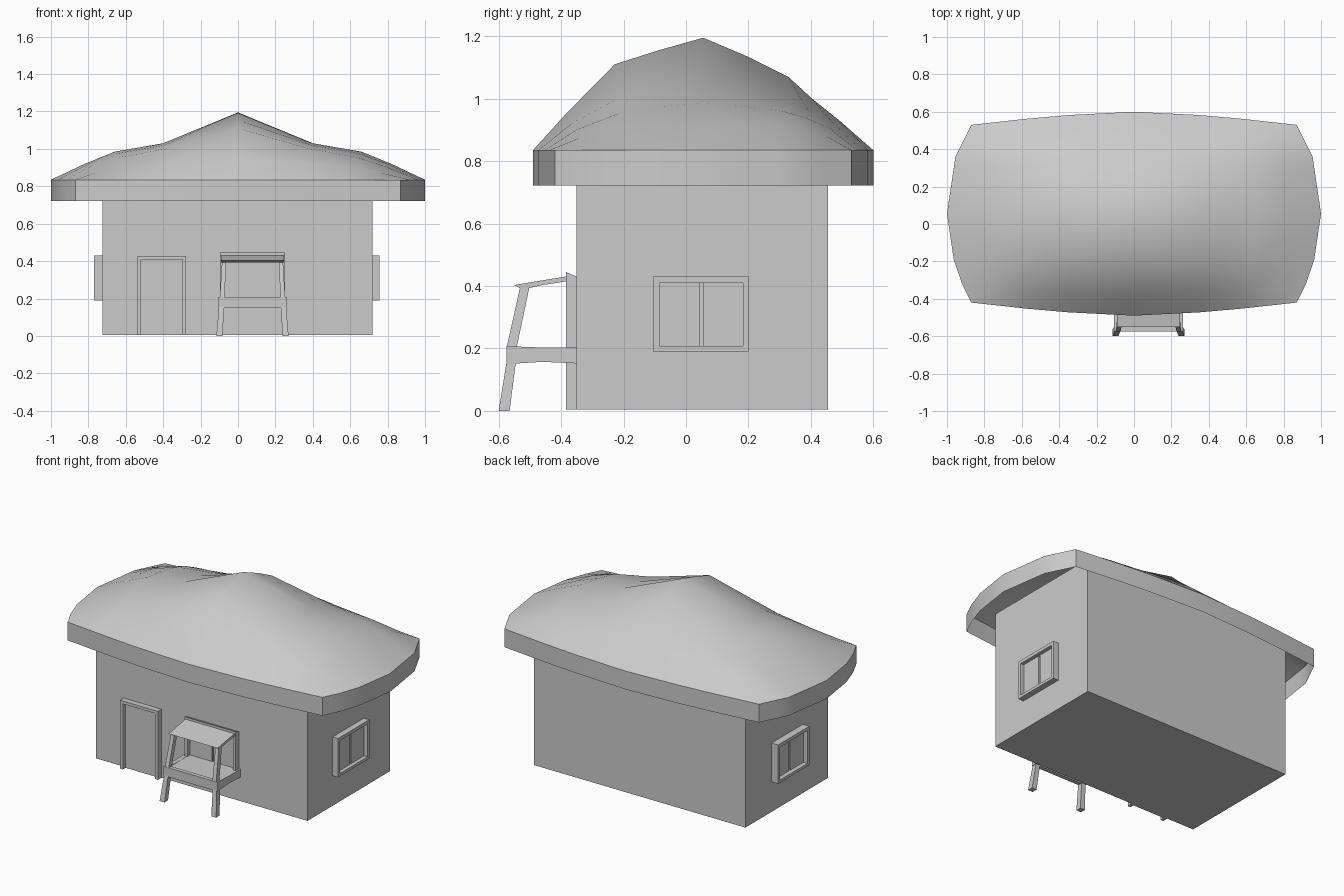
import bpy, bmesh
from mathutils import Vector

if "Cube" in bpy.data.objects:
    bpy.data.objects.remove(bpy.data.objects["Cube"])


def make(name, verts, faces):
    me = bpy.data.meshes.new(name)
    me.from_pydata(verts, [], faces)
    bm = bmesh.new()
    bm.from_mesh(me)
    bmesh.ops.recalc_face_normals(bm, faces=bm.faces)
    bm.to_mesh(me)
    bm.free()
    ob = bpy.data.objects.new(name, me)
    bpy.context.collection.objects.link(ob)
    return ob


CUBE = [(0, 1, 2, 3), (4, 5, 6, 7), (0, 1, 5, 4), (1, 2, 6, 5), (2, 3, 7, 6), (3, 0, 4, 7)]


def box(name, x, y, z):
    v = [(a, b, c) for c in z for a, b in
         ((x[0], y[0]), (x[1], y[0]), (x[1], y[1]), (x[0], y[1]))]
    return make(name, v, CUBE)


def beam(name, bottom, top):
    # tapered post between two rectangles, each (x0, x1, y0, y1, z)
    v = [p for x0, x1, y0, y1, z in (bottom, top) for p in
         ((x0, y0, z), (x1, y0, z), (x1, y1, z), (x0, y1, z))]
    return make(name, v, CUBE)


def extrude_x(name, profile, x0, x1):
    n = len(profile)
    v = [(x, y, z) for x in (x0, x1) for y, z in profile]
    f = [tuple(range(n)), tuple(range(n, 2 * n))]
    f += [(i, (i + 1) % n, n + (i + 1) % n, n + i) for i in range(n)]
    return make(name, v, f)


def lerp(t, pts):
    for (a, p), (b, q) in zip(pts, pts[1:]):
        if t <= b:
            return p + (q - p) * (t - a) / (b - a)
    return pts[-1][1]


# walls
box("walls", (-.725, .72), (-.35, .455), (.005, .86))

# roof shell: bulging grid with a central peak, and a vertical fascia
U = [0, .4, .66, .82, 1]
V = [-1, -.8, -.52, -.26, 0, .26, .5, .64, .8, 1]
H = [  # heights for each row V, across columns U from the middle outwards
    [.835, .835, .835, .835, .835],
    [.955, .92, .90, .875, .835],
    [1.11, 1.0, .955, .905, .835],
    [1.155, 1.02, .975, .917, .835],
    [1.195, 1.03, .985, .92, .835],
    [1.135, 1.015, .975, .917, .835],
    [1.07, .985, .96, .91, .835],
    [1.0, .96, .94, .90, .835],
    [.93, .915, .905, .88, .835],
    [.835, .835, .835, .835, .835]]
cols = list(range(-4, 5))
nc, nr = len(cols), len(V)
verts = []
for j, v in enumerate(V):
    for c in cols:
        u = U[abs(c)] * (1 if c >= 0 else -1)
        w = lerp(abs(v), [(0, 1), (.64, .955), (1, .87)])
        d = lerp(abs(u), [(0, .545), (.5, .523), (1, .475)])
        verts.append((u * w, .055 + v * d, H[j][abs(c)]))
faces = [(j * nc + i, j * nc + i + 1, (j + 1) * nc + i + 1, (j + 1) * nc + i)
         for j in range(nr - 1) for i in range(nc - 1)]
rim = ([i for i in range(nc)] + [j * nc + nc - 1 for j in range(1, nr)]
       + [(nr - 1) * nc + i for i in range(nc - 2, -1, -1)]
       + [j * nc for j in range(nr - 2, 0, -1)])
base = len(verts)
verts += [(verts[k][0], verts[k][1], .722) for k in rim]
n = len(rim)
faces += [(rim[k], rim[(k + 1) % n], base + (k + 1) % n, base + k) for k in range(n)]
roof = make("roof", verts, faces)
bpy.context.view_layer.objects.active = roof
roof.select_set(True)
bpy.ops.object.shade_smooth_by_angle(angle=.7)
roof.select_set(False)

# side windows
for side, inner, outer in (("right", .715, .757), ("left", -.72, -.77)):
    xs = sorted((inner, outer))
    px = sorted((inner, inner + (outer - inner) * .45))
    box(side + "_window_sill", xs, (-.105, .2), (.19, .207))
    box(side + "_window_head", xs, (-.105, .2), (.41, .43))
    box(side + "_window_jamb_front", xs, (-.105, -.085), (.207, .41))
    box(side + "_window_jamb_back", xs, (.183, .2), (.207, .41))
    box(side + "_window_pane_front", px, (-.085, .044), (.207, .41))
    box(side + "_window_pane_back", px, (.054, .183), (.207, .41))

# door
for i, x in enumerate(((-.537, -.518), (-.297, -.278))):
    box("door_jamb_%d" % i, x, (-.385, -.345), (.005, .41))
box("door_head", (-.537, -.278), (-.385, -.345), (.41, .428))
box("door_panel", (-.518, -.297), (-.358, -.345), (.005, .41))

# serving hatch frame and panes
for i, x in enumerate(((-.095, -.077), (.234, .252))):
    box("hatch_jamb_%d" % i, x, (-.385, -.345), (.2, .43))
extrude_x("hatch_head", [(-.345, .41), (-.385, .41), (-.385, .445), (-.345, .428)], -.095, .252)
box("hatch_pane_left", (-.077, .074), (-.358, -.345), (.2, .41))
box("hatch_pane_right", (.082, .234), (-.358, -.345), (.2, .41))

# stall counter
box("counter_top", (-.095, .25), (-.56, -.345), (.19, .202))
box("counter_front", (-.107, .262), (-.575, -.55), (.15, .207))
side = [(-.575, .147), (-.54, .152), (-.46, .157), (-.345, .152),
        (-.345, .203), (-.46, .203), (-.575, .207)]
extrude_x("counter_side_left", side, -.107, -.08)
extrude_x("counter_side_right", side, .235, .262)

# stall legs and posts, mirrored about the stall centre
C = .0775
for tag, s in (("left", -1), ("right", 1)):
    def rect(a, b, y0, y1, z):
        x = sorted((C + s * a, C + s * b))
        return (x[0], x[1], y0, y1, z)
    beam(tag + "_leg", rect(.16, .193, -.6, -.565, 0), rect(.152, .18, -.575, -.545, .155))
    beam(tag + "_post", rect(.15, .175, -.575, -.543, .2), rect(.14, .163, -.53, -.5, .403))
    beam(tag + "_canopy_rail", rect(.14, .163, -.53, -.505, .393), rect(.14, .163, -.38, -.36, .425))

# canopy
extrude_x("canopy", [(-.55, .403), (-.53, .392), (-.375, .416), (-.375, .432)], -.09, .245)
